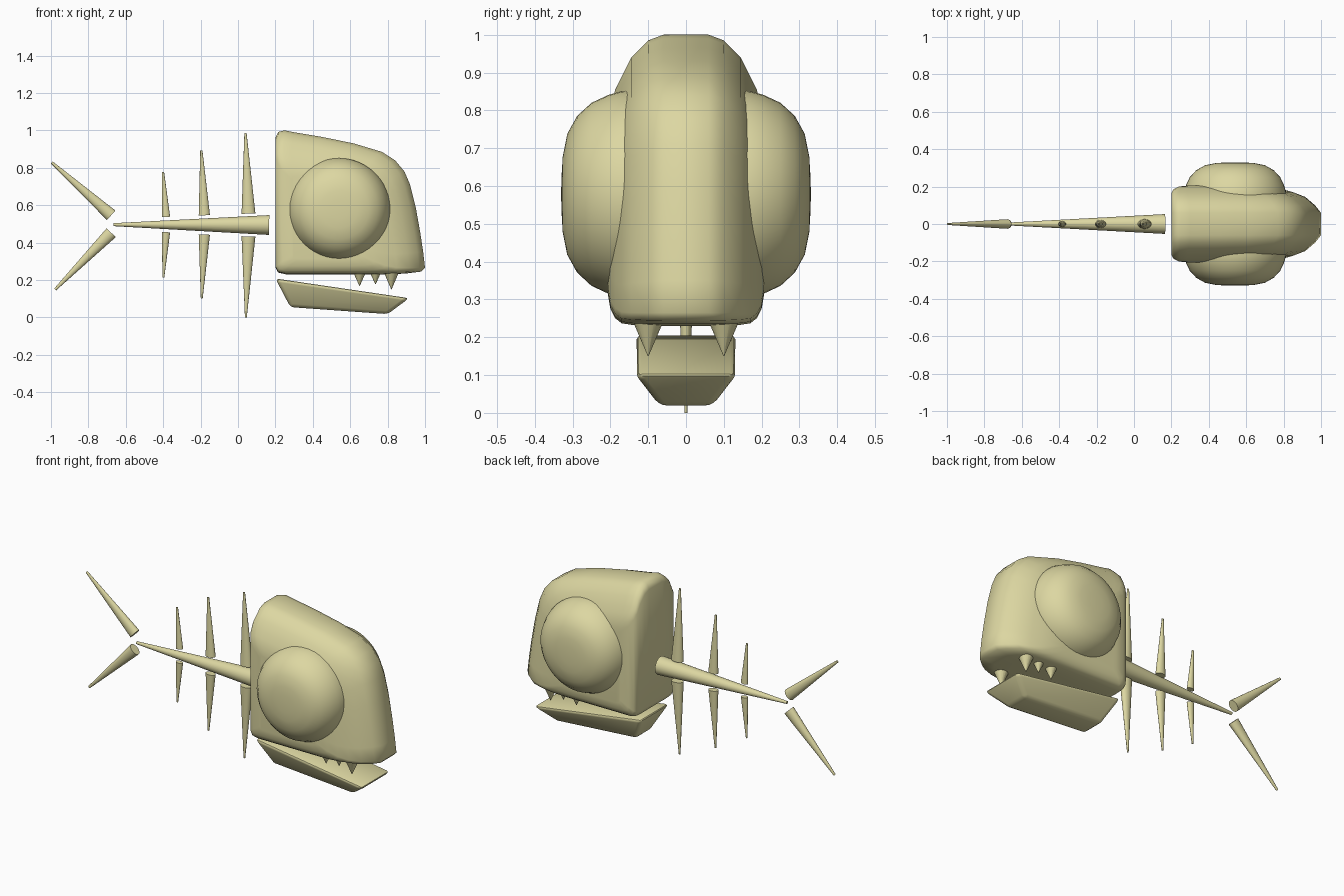
import bpy, bmesh, math
from mathutils import Vector, Matrix

if "Cube" in bpy.data.objects:
    bpy.data.objects.remove(bpy.data.objects["Cube"])

bone = bpy.data.materials.new("bone")
bone.diffuse_color = (0.72, 0.68, 0.36, 1)
bone.use_nodes = True
bone.node_tree.nodes["Principled BSDF"].inputs["Base Color"].default_value = bone.diffuse_color


def finish(name, bm, angle=40):
    bmesh.ops.recalc_face_normals(bm, faces=bm.faces)
    me = bpy.data.meshes.new(name)
    bm.to_mesh(me)
    bm.free()
    me.materials.append(bone)
    ob = bpy.data.objects.new(name, me)
    bpy.context.collection.objects.link(ob)
    bpy.ops.object.select_all(action='DESELECT')
    ob.select_set(True)
    bpy.context.view_layer.objects.active = ob
    bpy.ops.object.shade_smooth_by_angle(angle=math.radians(angle))
    return ob


def skin(bm, rings, cap=True):
    rings = [[bm.verts.new(p) for p in r] for r in rings]
    n = len(rings[0])
    for a, b in zip(rings, rings[1:]):
        for i in range(n):
            j = (i + 1) % n
            bm.faces.new((a[i], a[j], b[j], b[i]))
    if cap:
        bm.faces.new(rings[0])
        bm.faces.new(rings[-1])


def spike(name, a, b, r1, r2, flat=1.0, y=0.0, seg=20):
    # tapered bone between two (x, z) points, flattened across y
    a, b = Vector((a[0], y, a[1])), Vector((b[0], y, b[1]))
    d = b - a
    bm = bmesh.new()
    bmesh.ops.create_cone(bm, cap_ends=True, segments=seg, radius1=r1,
                          radius2=r2, depth=d.length)
    rot = d.to_track_quat('Z', 'Y').to_matrix().to_4x4()
    bmesh.ops.transform(bm, matrix=Matrix.Translation((a + b) / 2) @ rot, verts=bm.verts)
    for v in bm.verts:
        v.co.y = y + (v.co.y - y) * flat
    return finish(name, bm)


# Skull: side profile repeated in layers across y, shrinking outward
profile = [(.2, .27), (.2, .96), (.215, .992), (.25, 1), (.3, .99), (.45, .965),
           (.62, .93), (.77, .885), (.84, .84), (.89, .78), (.92, .71), (.95, .59),
           (.975, .45), (.99, .35), (1, .265), (.98, .245), (.9, .235), (.8, .23),
           (.26, .23), (.215, .24)]
# y, back x, front x, bottom z, top z
layers = [(.06, .2, 1, .23, 1), (.10, .2, .968, .23, .985), (.145, .2, .915, .233, .94),
          (.17, .202, .85, .237, .89), (.187, .213, .79, .25, .855),
          (.2, .24, .73, .275, .81), (.206, .29, .66, .31, .76)]
layers = [(-l[0],) + l[1:] for l in reversed(layers)] + layers
bm = bmesh.new()
skin(bm, [[(xb + (x - .2) / .8 * (xf - xb), y, zb + (z - .23) / .77 * (zt - zb))
           for x, z in profile] for y, xb, xf, zb, zt in layers])
finish("skull", bm, 60)

# Bulging eyes: turned domes on both sides
dome = [(.275, .12), (.273, .17), (.263, .205), (.242, .25), (.207, .288),
        (.16, .314), (.1, .326), (.05, .329), (.015, .33)]
for side, s in (("right", -1), ("left", 1)):
    bm = bmesh.new()
    skin(bm, [[(.54 + r * math.cos(t * math.tau / 48), s * y,
                .578 + r * math.sin(t * math.tau / 48)) for t in range(48)]
              for r, y in dome])
    finish("eye_" + side, bm)

# Lower jaw: tilted tapered slab with rounded edges
bm = bmesh.new()
skin(bm, [[(.28, -.07, .055), (.80, -.07, .018), (.80, .07, .018), (.28, .07, .055)],
          [(.20, -.138, .208), (.915, -.138, .103), (.915, .138, .103), (.20, .138, .208)]])
bmesh.ops.bevel(bm, geom=bm.edges[:], offset=.02, segments=3, profile=.5, affect='EDGES')
finish("lower_jaw", bm)

# Upper teeth, mirrored
for s in (-1, 1):
    for x, r, tip in ((.65, .04, .168), (.735, .036, .177), (.82, .046, .15)):
        spike("tooth", (x, .255), (x, tip), r, .001, y=s * .1, seg=16)

# Backbone
spike("backbone", (.167, .494), (-.665, .496), .053, .008, seg=32)

# Ribs above and below the backbone
for x, r, up, top, low, bottom in ((.056, .037, .555, .985, .433, 0),
                                   (-.18, .03, .546, .892, .443, .1),
                                   (-.385, .022, .537, .777, .456, .214)):
    spike("upper_rib", (x, up), (x - .016, top), r, .006, .7)
    spike("lower_rib", (x, low), (x - .014, bottom), r, .005, .7)

# Forked tail
spike("tail_upper", (-.678, .546), (-.996, .829), .034, .007, .75)
spike("tail_lower", (-.678, .453), (-.978, .149), .034, .007, .75)
